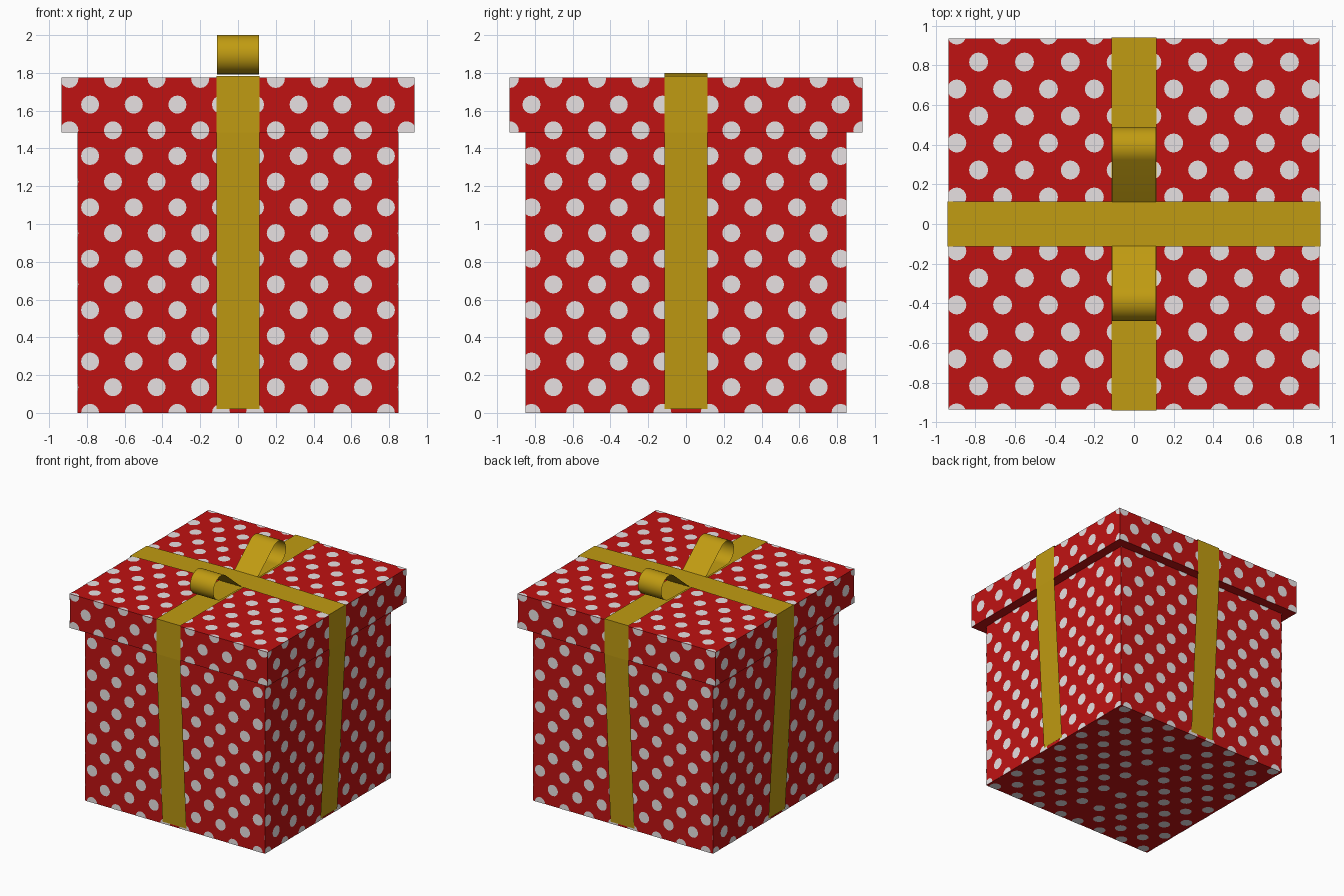
import bpy, bmesh, math
from mathutils import Matrix, Vector

if "Cube" in bpy.data.objects:
    bpy.data.objects.remove(bpy.data.objects["Cube"])


def material(name, rgb):
    m = bpy.data.materials.new(name)
    m.diffuse_color = (*rgb, 1)
    m.use_nodes = True
    m.node_tree.nodes["Principled BSDF"].inputs["Base Color"].default_value = m.diffuse_color
    return m


RED = material("red_paper", (0.53, 0.006, 0.006))
WHITE = material("white_dots", (0.84, 0.79, 0.80))
GOLD = material("gold_ribbon", (0.53, 0.33, 0.006))


def finish(name, bm, mat):
    me = bpy.data.meshes.new(name)
    bm.to_mesh(me)
    bm.free()
    me.materials.append(mat)
    ob = bpy.data.objects.new(name, me)
    bpy.context.collection.objects.link(ob)
    return ob


def box(name, half, z0, z1):
    bm = bmesh.new()
    m = Matrix.Translation((0, 0, (z0 + z1) / 2)) @ Matrix.Diagonal((2 * half, 2 * half, z1 - z0, 1))
    bmesh.ops.create_cube(bm, size=1, matrix=m)
    return finish(name, bm, RED)


def dots(name, m, half, v0, v1, offsets):
    """Staggered dots on a flat patch, trimmed to its edges, then moved by m."""
    bm = bmesh.new()
    for i in range(-7, 15):
        v = i * 0.136
        if not v0 - 0.045 < v < v1 + 0.045:
            continue
        for k in range(5):
            u = offsets[i % 2] + 0.231 * k
            if u > half + 0.045:
                continue
            for s in (-1, 1):
                bmesh.ops.create_circle(bm, cap_ends=True, radius=0.048, segments=16,
                                        matrix=Matrix.Translation((s * u, v, 0)))
    for co, no in (((half, 0, 0), (1, 0, 0)), ((-half, 0, 0), (-1, 0, 0)),
                   ((0, v1, 0), (0, 1, 0)), ((0, v0, 0), (0, -1, 0))):
        bmesh.ops.bisect_plane(bm, geom=bm.verts[:] + bm.edges[:] + bm.faces[:],
                               plane_co=co, plane_no=no, clear_outer=True)
    bm.transform(m)
    return finish(name, bm, WHITE)


def strip(name, path, along_x=False, half=0.113):
    """Thin ribbon swept sideways from a (distance, height) path."""
    bm = bmesh.new()
    rows = []
    for d, z in path:
        ends = [(-half, d, z), (half, d, z)]
        if along_x:
            ends = [(d, half, z), (d, -half, z)]
        rows.append([bm.verts.new(p) for p in ends])
    for a, b in zip(rows, rows[1:]):
        bm.faces.new((a[0], a[1], b[1], b[0]))
    return finish(name, bm, GOLD)


# Box and overhanging lid
BODY, LID, RIM, TOP = 0.85, 0.935, 1.485, 1.775
box("box_body", BODY, 0, RIM + 0.005)
box("box_lid", LID, RIM, TOP)

# Dots on the four sides of box and lid
FRONT, SIDE, GAP = (0.09, 0.20), (0.125, 0.24), 0.002
for n, side in enumerate(("front", "right", "back", "left")):
    for part, half, z0, z1 in (("box", BODY, 0, RIM), ("lid", LID, RIM, TOP)):
        m = (Matrix.Rotation(n * math.pi / 2, 4, 'Z') @ Matrix.Translation((0, -half - GAP, 0))
             @ Matrix.Rotation(math.pi / 2, 4, 'X'))
        dots(f"{part}_dots_{side}", m, half, z0, z1, SIDE if n % 2 else FRONT)

# Dots on the top and the underside
dots("lid_dots_top", Matrix.Translation((0, 0, TOP + GAP)), LID, -LID, LID, FRONT)
dots("box_dots_bottom", Matrix.Translation((0, 0, -GAP / 2)) @ Matrix.Rotation(math.pi, 4, 'X'),
     BODY, -BODY, BODY, FRONT)

# Two crossing ribbons, hanging straight over the lid and leaning in to the base
for name, along_x, mid in (("ribbon_front_back", False, 1.784), ("ribbon_left_right", True, 1.80)):
    right = [(0.12, mid), (0.94, 1.784), (0.94, RIM), (0.858, 0.02)]
    left = [(-d, z) for d, z in reversed(right)]
    strip(name, left + right, along_x)

# Bow: two teardrop loops, tip at the crossing and rounded outer end
tip, centre, r = Vector((0.10, 1.792)), Vector((0.387, 1.898)), 0.102
lift = 2 * math.atan(r / (centre.x - tip.x))
loop = [tuple(tip)]
for i in range(21):
    a = -math.pi / 2 + (math.pi + lift) * i / 20
    loop.append((centre.x + r * math.cos(a), centre.y + r * math.sin(a)))
loop.append(tuple(tip))
for name, s in (("bow_loop_back", 1), ("bow_loop_front", -1)):
    path = [(s * d, z) for d, z in loop]
    ob = strip(name, path if s > 0 else path[::-1], half=0.111)
    bpy.context.view_layer.objects.active = ob
    ob.select_set(True)
    bpy.ops.object.shade_smooth_by_angle(angle=math.radians(40))
    ob.select_set(False)
